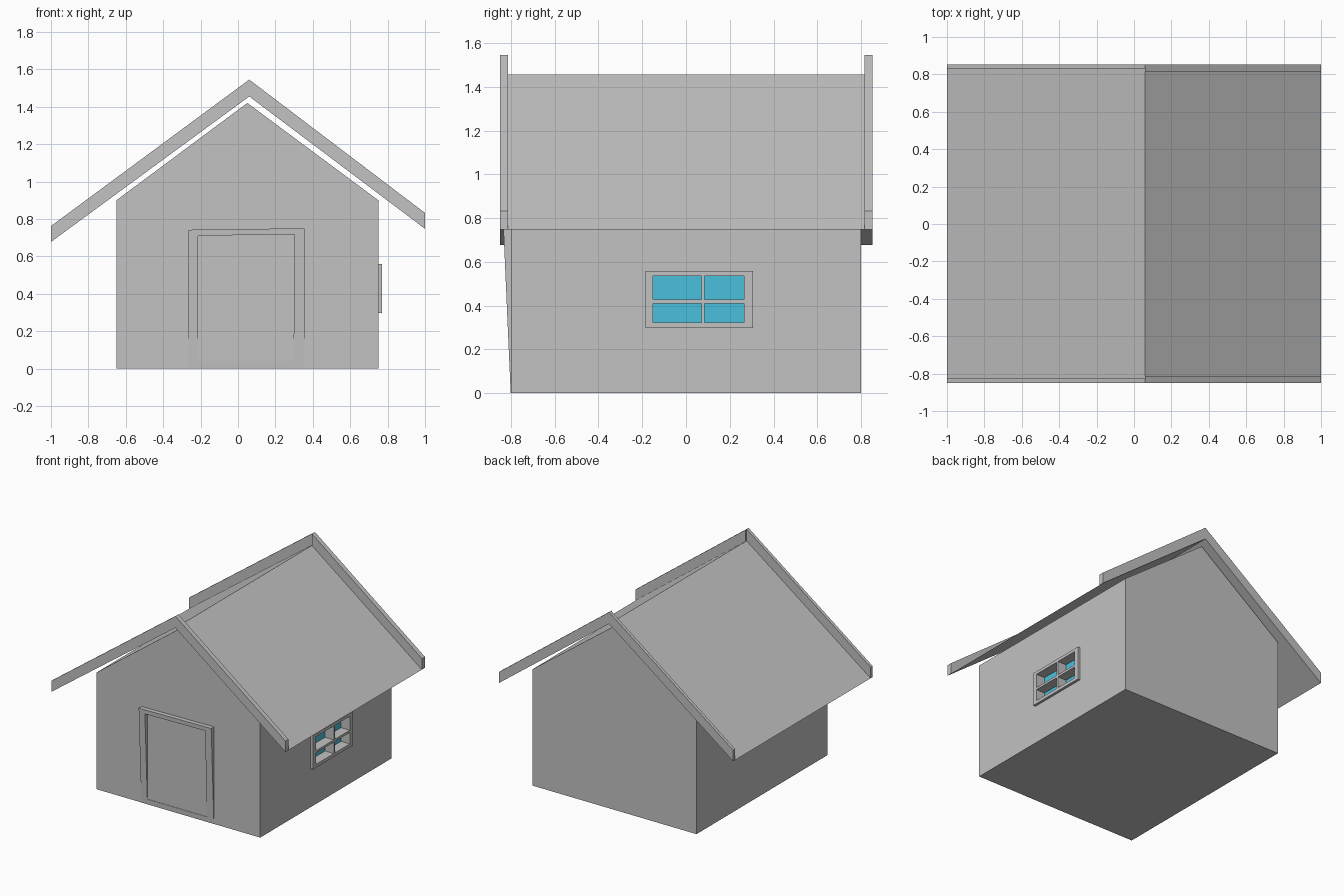
import bpy

if "Cube" in bpy.data.objects:
    bpy.data.objects.remove(bpy.data.objects["Cube"])


def material(name, rgb):
    m = bpy.data.materials.new(name)
    m.diffuse_color = (*rgb, 1)
    m.use_nodes = True
    m.node_tree.nodes["Principled BSDF"].inputs["Base Color"].default_value = m.diffuse_color
    return m


grey = material("grey plaster", (0.54, 0.54, 0.54))
blue = material("window blue", (0.067, 0.53, 0.73))


def add_mesh(name, verts, faces, mat):
    me = bpy.data.meshes.new(name)
    me.from_pydata(verts, [], faces)
    me.materials.append(mat)
    ob = bpy.data.objects.new(name, me)
    bpy.context.collection.objects.link(ob)
    return ob


def prism(name, profile, y0, y1, mat):
    """Extrude a counter-clockwise (x, z) profile along y."""
    n = len(profile)
    verts = [(x, y, z) for y in (y0, y1) for x, z in profile]
    faces = [tuple(range(n)), tuple(range(2 * n - 1, n - 1, -1))]
    faces += [(i, i + n, (i + 1) % n + n, (i + 1) % n) for i in range(n)]
    return add_mesh(name, verts, faces, mat)


def box(name, x0, x1, y0, y1, z0, z1, mat):
    return prism(name, [(x0, z0), (x1, z0), (x1, z1), (x0, z1)], y0, y1, mat)


# House body with gabled ends
body = prism("house_body", [(-0.65, 0), (0.75, 0), (0.75, 0.9),
                            (0.05, 1.42), (-0.65, 0.9)], -0.8, 0.8, grey)

# Window surround on the right wall
surround = box("window_frame", 0.745, 0.77, -0.185, 0.305, 0.297, 0.558, grey)

# Four deep window openings with glass at the bottom of each
for i, (y0, y1) in enumerate([(-0.15, 0.07), (0.085, 0.265)]):
    for j, (z0, z1) in enumerate([(0.322, 0.41), (0.428, 0.535)]):
        tag = f"{i}{j}"
        cutter = box("window_cutter_" + tag, 0.69, 0.8, y0, y1, z0, z1, grey)
        cutter.hide_render = True
        cutter.hide_viewport = False
        cutter.display_type = 'WIRE'
        for ob in (body, surround):
            mod = ob.modifiers.new("opening_" + tag, 'BOOLEAN')
            mod.operation = 'DIFFERENCE'
            mod.solver = 'EXACT'
            mod.object = cutter
        box("window_glass_" + tag, 0.688, 0.695, y0, y1, z0, z1, blue)

# Apply the cuts and discard the cutters
for ob in (body, surround):
    bpy.context.view_layer.objects.active = ob
    for mod in list(ob.modifiers):
        bpy.ops.object.modifier_apply(modifier=mod.name)
for ob in list(bpy.data.objects):
    if ob.name.startswith("window_cutter"):
        bpy.data.objects.remove(ob)

# Leaning door frame: flush with the wall at the foot, proud at the top
outer = [(-0.265, 0.0), (0.355, 0.0), (0.355, 0.75), (-0.265, 0.742)]
inner = [(-0.213, 0.04), (0.297, 0.04), (0.302, 0.718), (-0.213, 0.71)]


def front_y(z):
    return -0.801 - 0.033 * z / 0.75


rings = [[(x, -0.79, z) for x, z in outer],
         [(x, front_y(z), z) for x, z in outer],
         [(x, front_y(z), z) for x, z in inner],
         [(x, -0.79, z) for x, z in inner]]
faces = []
for r in range(4):
    s = (r + 1) % 4
    for k in range(4):
        m = (k + 1) % 4
        faces.append((r * 4 + k, s * 4 + k, s * 4 + m, r * 4 + m)[::-1])
add_mesh("door_frame", [v for ring in rings for v in ring], faces, grey)

# Roof slopes as thin sheets, with raised boards along both gables
ridge_x, ridge_z = 0.06, 1.455
for side, ex, ez in (("left", -1.0, 0.677), ("right", 1.0, 0.747)):
    sheet = [(ridge_x, -0.85, ridge_z), (ex, -0.85, ez),
             (ex, 0.85, ez), (ridge_x, 0.85, ridge_z)]
    # Winding keeps each sheet facing upward
    order = (0, 3, 2, 1) if side == "left" else (0, 1, 2, 3)
    add_mesh("roof_" + side, sheet, [order], grey)

    width = 0.025 if side == "left" else 0.037
    board = [(ex, ez), (ridge_x, ridge_z), (ridge_x, 1.545), (ex, ez + 0.085)]
    if side == "right":
        board.reverse()
    prism("front_gable_board_" + side, board, -0.85, -0.85 + width, grey)
    prism("back_gable_board_" + side, board, 0.853 - width, 0.853, grey)

# Crisp flat faces, consistent normals on closed parts
for ob in bpy.data.objects:
    if not ob.name.startswith("roof_"):
        bpy.context.view_layer.objects.active = ob
        bpy.ops.object.mode_set(mode='EDIT')
        bpy.ops.mesh.select_all(action='SELECT')
        bpy.ops.mesh.normals_make_consistent(inside=False)
        bpy.ops.object.mode_set(mode='OBJECT')
